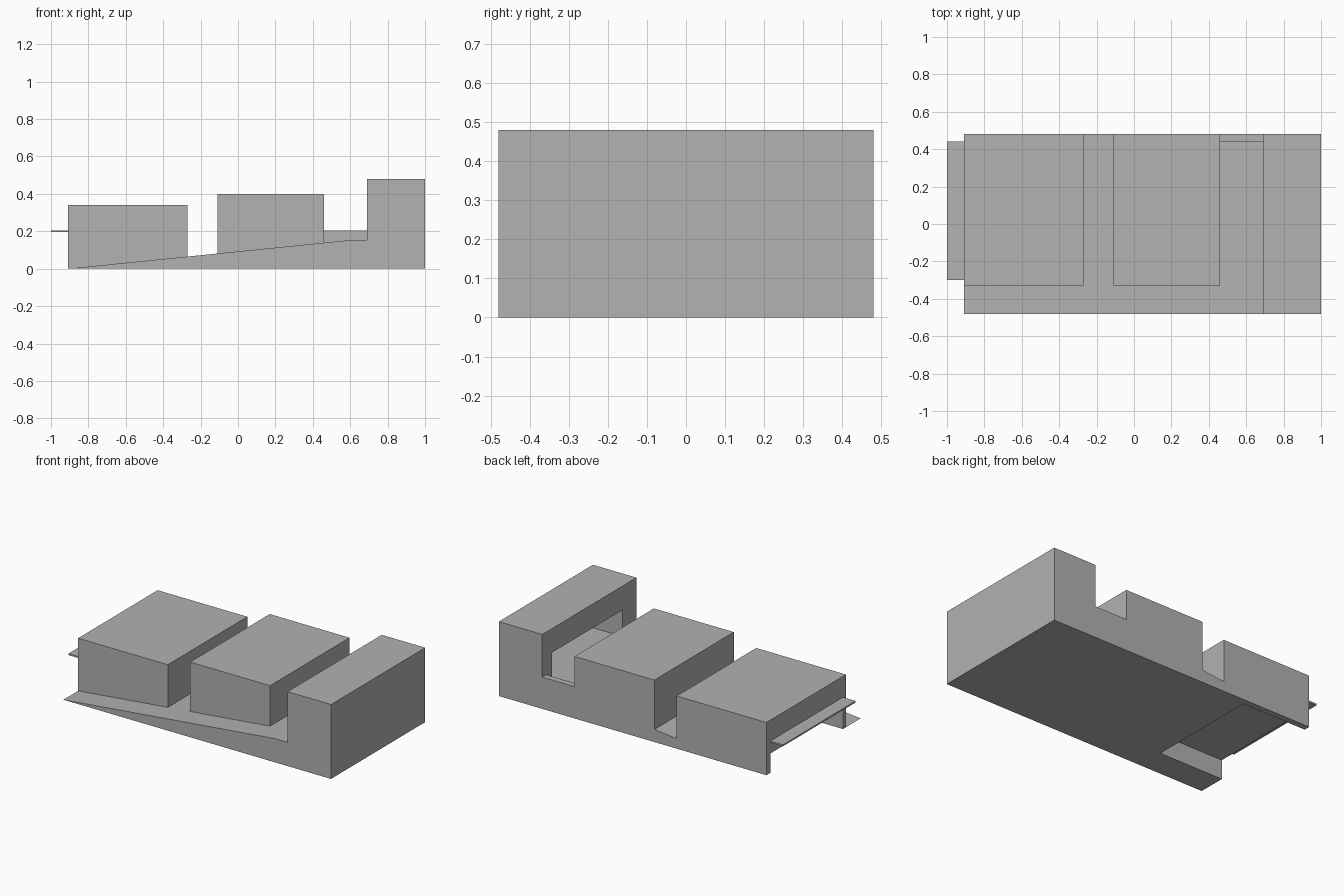
import bpy
import bmesh

cube = bpy.data.objects.get("Cube")
if cube:
    bpy.data.objects.remove(cube, do_unlink=True)

# Material
grey = bpy.data.materials.new("plain_grey")
grey.use_nodes = True
colour = (0.445, 0.445, 0.445, 1)
grey.diffuse_color = colour
grey.node_tree.nodes["Principled BSDF"].inputs["Base Color"].default_value = colour

FRONT, BACK = -0.48, 0.48


def extrude_profile(name, points, y0, y1):
    """Sweep an x-z outline from y0 to y1."""
    bm = bmesh.new()
    face = bm.faces.new([bm.verts.new((x, y0, z)) for x, z in points])
    moved = bmesh.ops.extrude_face_region(bm, geom=[face])["geom"]
    verts = [v for v in moved if isinstance(v, bmesh.types.BMVert)]
    bmesh.ops.translate(bm, verts=verts, vec=(0, y1 - y0, 0))
    bmesh.ops.recalc_face_normals(bm, faces=bm.faces)
    mesh = bpy.data.meshes.new(name)
    bm.to_mesh(mesh)
    bm.free()
    mesh.materials.append(grey)
    obj = bpy.data.objects.new(name, mesh)
    bpy.context.collection.objects.link(obj)
    return obj


def box(name, x0, x1, y0, y1, z0, z1):
    return extrude_profile(name, [(x0, z0), (x1, z0), (x1, z1), (x0, z1)], y0, y1)


def combine(target, tool, operation):
    """Apply a boolean and discard the tool."""
    mod = target.modifiers.new(operation.lower(), "BOOLEAN")
    mod.operation = operation
    mod.solver = "EXACT"
    mod.object = tool
    bpy.context.view_layer.update()
    bpy.context.view_layer.objects.active = target
    bpy.ops.object.modifier_apply(modifier=mod.name)
    bpy.data.objects.remove(tool, do_unlink=True)


# Sloping base with the tall end block
body = extrude_profile("stepped_body", [
    (-0.91, 0), (1, 0), (1, 0.48), (0.69, 0.48), (0.69, 0.153), (0.6, 0.153),
], FRONT, BACK)

# Low block, middle block and rear ledge
for part in (
    box("low_block", -0.91, -0.27, -0.33, BACK, 0, 0.34),
    box("middle_block", -0.11, 0.46, -0.33, BACK, 0, 0.4),
    box("rear_ledge", 0.4, 0.75, 0.44, BACK, 0, 0.205),
):
    combine(body, part, "UNION")

# Underside recess and pocket in the tall block
for part in (
    box("underside_cutter", -1.1, -0.45, -0.3, 0.44, -0.1, 0.125),
    box("pocket_cutter", 0.65, 0.96, -0.34, 0.38, 0.153, 0.325),
):
    combine(body, part, "DIFFERENCE")

# Thin shelf on the low end
box("end_shelf", -1, -0.91, -0.3, 0.44, 0.195, 0.205)
